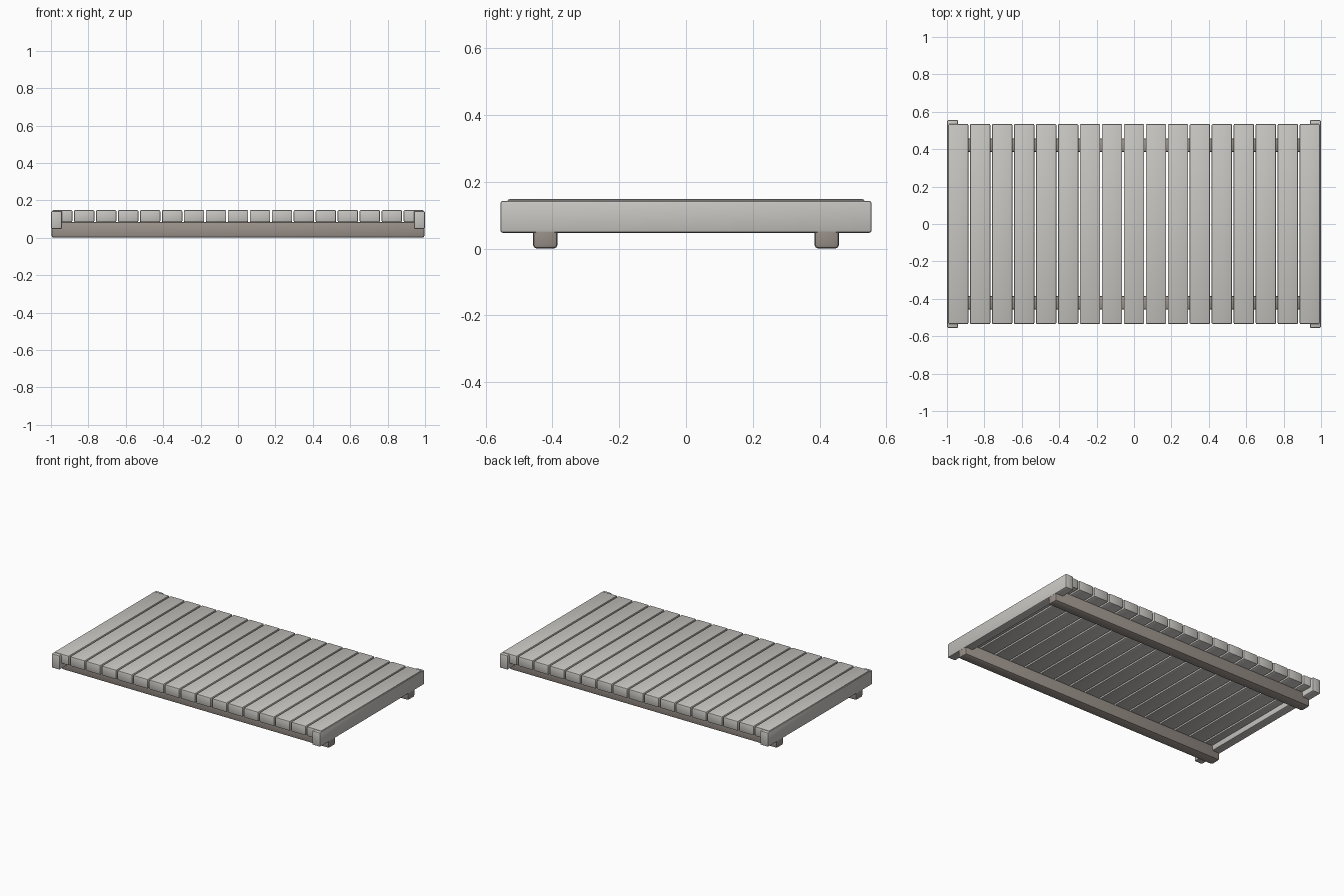
import bpy

if "Cube" in bpy.data.objects:
    bpy.data.objects.remove(bpy.data.objects["Cube"])


def material(name, color):
    m = bpy.data.materials.new(name)
    m.diffuse_color = (*color, 1)
    m.use_nodes = True
    m.node_tree.nodes["Principled BSDF"].inputs["Base Color"].default_value = m.diffuse_color
    return m


grey_wood = material("weathered_grey_wood", (0.58, 0.565, 0.535))
brown_wood = material("dull_brown_wood", (0.33, 0.29, 0.258))


def board(name, lo, hi, mat, bevel):
    """Softly rounded board spanning two opposite corners."""
    bpy.ops.mesh.primitive_cube_add(
        size=1, location=[(a + b) / 2 for a, b in zip(lo, hi)])
    ob = bpy.context.object
    ob.name = name
    ob.scale = [b - a for a, b in zip(lo, hi)]
    bpy.ops.object.transform_apply(location=False, rotation=False, scale=True)
    ob.data.materials.append(mat)
    mod = ob.modifiers.new("rounded_edges", "BEVEL")
    mod.width = bevel
    mod.segments = 2
    bpy.ops.object.modifier_apply(modifier=mod.name)
    bpy.ops.object.shade_smooth_by_angle()
    return ob


# Deck slats, evenly spaced along x
COUNT, PITCH, HALF = 17, 0.1175, 0.0545
for i in range(COUNT):
    x = (i - (COUNT - 1) / 2) * PITCH
    board(f"slat_{i + 1}", (x - HALF, -0.535, 0.083), (x + HALF, 0.535, 0.148),
          grey_wood, 0.007)

for s, side in ((-1, "left"), (1, "right")):
    # End rail closing each short side
    x0, x1 = sorted((s * 0.94, s * 1.0))
    board(f"{side}_end_rail", (x0, -0.556, 0.047), (x1, 0.556, 0.143),
          grey_wood, 0.008)

for s, side in ((-1, "front"), (1, "back")):
    # Long runner carrying the slats
    y0, y1 = sorted((s * 0.385, s * 0.458))
    board(f"{side}_runner", (-0.997, y0, 0.0), (0.997, y1, 0.085),
          brown_wood, 0.011)
